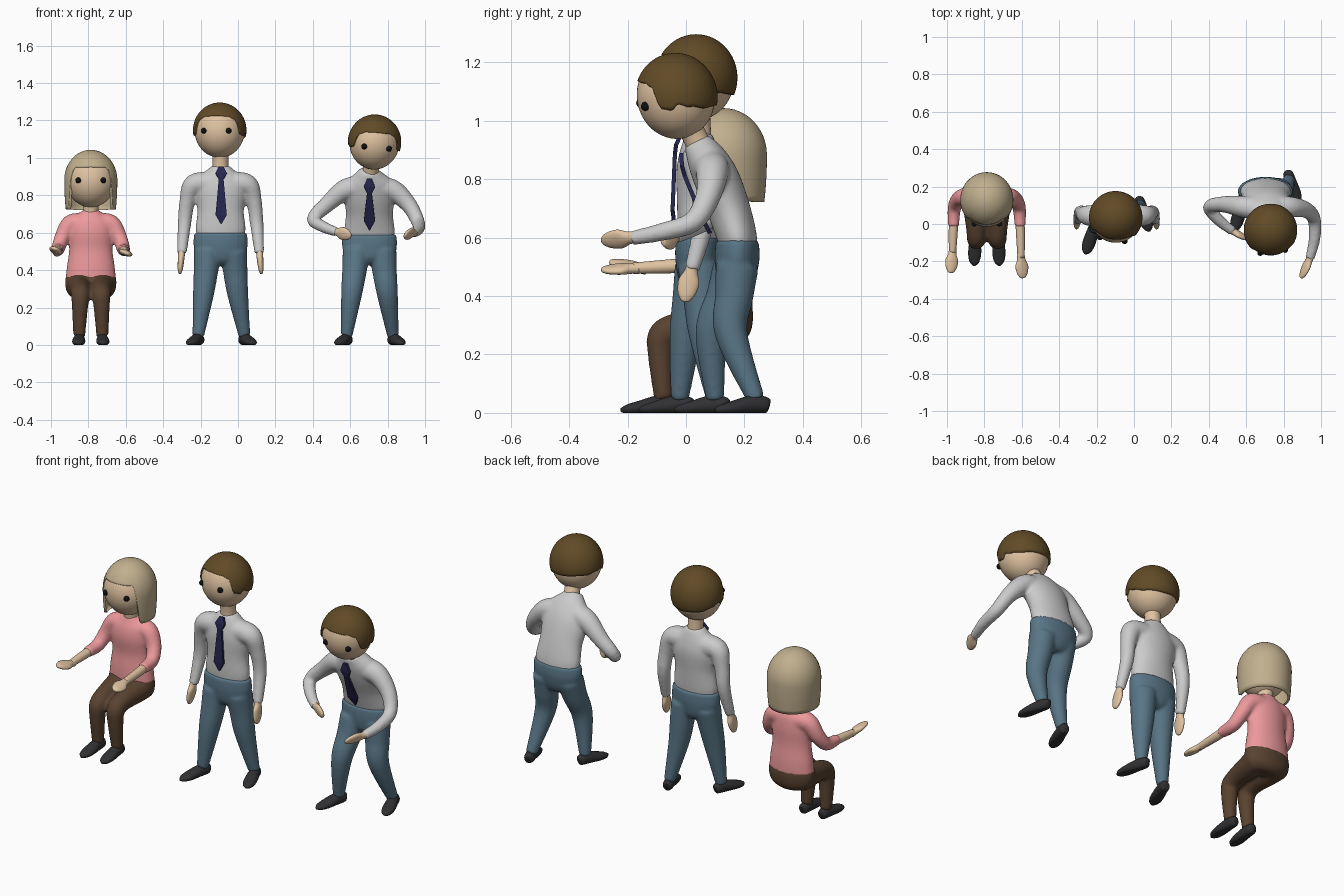
import bpy, bmesh
from math import sin, cos, pi, radians
from mathutils import Vector, Matrix, Euler

if "Cube" in bpy.data.objects:
    bpy.data.objects.remove(bpy.data.objects["Cube"])


def material(name, r, g, b):
    m = bpy.data.materials.new(name)
    m.diffuse_color = (r, g, b, 1)
    m.use_nodes = True
    m.node_tree.nodes["Principled BSDF"].inputs["Base Color"].default_value = m.diffuse_color
    return m


SKIN = material("skin", .75, .55, .36)
BROWN = material("brown_hair", .12, .07, .02)
BLOND = material("blond_hair", .53, .43, .27)
PINK = material("pink_sweater", .85, .32, .33)
BLUE = material("blue_trousers", .10, .18, .24)
DARKBROWN = material("brown_trousers", .10, .055, .03)
SHOE = material("shoe_leather", .03, .03, .033)
NAVY = material("navy_tie", .02, .02, .08)
BLACK = material("eye_black", .005, .005, .005)
DIAG = (1, 1, 1)


def spline(rows, sub=6):
    """Catmull-Rom through rows of equal-length vectors."""
    out, n = [], len(rows)
    for i in range(n - 1):
        a, b, c, d = (rows[max(0, min(n - 1, i + k))] for k in (-1, 0, 1, 2))
        for s in range(sub):
            t = s / sub
            out.append([.5 * (2 * q + (r - p) * t + (2 * p - 5 * q + 4 * r - w) * t * t
                        + (3 * q - p - 3 * r + w) * t ** 3) for p, q, r, w in zip(a, b, c, d)])
    return out + [list(rows[-1])]


def tube(bm, rows, side=DIAG, segs=24):
    """Closed tube; rows are (x, y, z, radius along side[, other radius])."""
    rows = spline([tuple(r) if len(r) == 5 else tuple(r) + (r[3],) for r in rows])
    pts = [Vector(r[:3]) for r in rows]
    rings = []
    for i, r in enumerate(rows):
        t = (pts[min(i + 1, len(pts) - 1)] - pts[max(i - 1, 0)]).normalized()
        u = Vector(side)
        u = (u - t * u.dot(t)).normalized()
        v = t.cross(u)
        rings.append([bm.verts.new(pts[i] + u * cos(a) * max(r[3], .002) + v * sin(a) * max(r[4], .002))
                      for a in (2 * pi * k / segs for k in range(segs))])
    for p, q in zip(rings, rings[1:]):
        for k in range(segs):
            bm.faces.new((p[k], p[k - 1], q[k - 1], q[k]))
    bm.faces.new(rings[0])
    bm.faces.new(rings[-1][::-1])


def finish(name, bm, mat=None, blend=False, smooth=True, matrix=None):
    bmesh.ops.recalc_face_normals(bm, faces=bm.faces)
    for f in bm.faces:
        f.smooth = smooth
    me = bpy.data.meshes.new(name)
    bm.to_mesh(me)
    bm.free()
    ob = bpy.data.objects.new(name, me)
    bpy.context.collection.objects.link(ob)
    if mat:
        me.materials.append(mat)
    if matrix:
        ob.matrix_world = matrix
    if blend:  # fuse overlapping limbs into one soft garment
        rm = ob.modifiers.new("Fuse", "REMESH")
        rm.mode, rm.voxel_size, rm.use_smooth_shade = 'VOXEL', .009, True
        sm = ob.modifiers.new("Soften", "SMOOTH")
        sm.factor, sm.iterations = .5, 6
    return ob


def garment(name, mat, trunk, limbs, limb_side=DIAG):
    bm = bmesh.new()
    tube(bm, trunk, (1, 0, 0), 32)
    for l in limbs:
        tube(bm, l, limb_side)
    return finish(name, bm, mat, blend=True)


def tube_part(name, mat, rows, side=DIAG):
    bm = bmesh.new()
    tube(bm, rows, side)
    finish(name, bm, mat)


def hand(name, wrist, tip, side):
    w, t = Vector(wrist), Vector(tip)
    prof = ((-.15, .021, .019), (.1, .023, .018), (.4, .036, .017), (.75, .030, .014), (.95, .016, .009), (1, .005, .004))
    tube_part(name, SKIN, [tuple(w.lerp(t, f)) + (a, b) for f, a, b in prof], side)


def shoe(name, x, y, yaw):
    bm = bmesh.new()
    prof = ((.046, .025, .010, .018), (.034, .027, .026, .028), (-.015, .028, .031, .032),
            (-.08, .018, .035, .024), (-.125, .012, .026, .016), (-.147, .009, .006, .006))
    tube(bm, [(0, py, pz, a, b) for py, pz, a, b in prof], (1, 0, 0))
    for v in bm.verts:
        v.co.z = max(v.co.z, 0)
    finish(name, bm, SHOE, matrix=Matrix.Translation((x, y, 0)) @ Matrix.Rotation(radians(yaw), 4, 'Z'))


def ramp(x, keys):
    for (a, p), (b, q) in zip(keys, keys[1:]):
        if x <= b:
            t = (x - a) / (b - a)
            return p + (q - p) * t * t * (3 - 2 * t)
    return keys[-1][1]


def head(who, centre, rot, hair_mat, rim, radii, bob=False, shift=0):
    mat = Matrix.Translation(centre) @ Euler([radians(a) for a in rot]).to_matrix().to_4x4()
    bm = bmesh.new()
    bmesh.ops.create_uvsphere(bm, u_segments=40, v_segments=24, radius=1)
    bmesh.ops.scale(bm, vec=(.134, .133, .146), verts=bm.verts)
    finish(who + "_head", bm, SKIN, matrix=mat)
    for s, n in ((-1, "right"), (1, "left")):
        bm = bmesh.new()
        bmesh.ops.create_uvsphere(bm, u_segments=16, v_segments=10, radius=.0155)
        finish(f"{who}_{n}_eye", bm, BLACK, matrix=mat @ Matrix.Translation((s * .067, -.116, -.002)))
    # hair shell swept down from the crown to a rim that varies around the head
    bm = bmesh.new()
    segs, n = 96, 20
    top = bm.verts.new((0, shift, radii[2]))
    cols = []
    for k in range(segs):
        phi = 2 * pi * k / segs
        deg = abs((phi * 180 / pi + 180) % 360 - 180)
        end = radians(ramp(deg, rim))
        col = []
        for i in range(1, n + 2):
            s = end * min(i, n) / n
            f = 1 if i <= n else .90
            r, z = sin(s), cos(s)
            if bob and s > pi / 2:
                r, z = 1 - .06 * (s - pi / 2) ** 2, -(s - pi / 2)
            col.append(bm.verts.new((sin(phi) * r * f * radii[0], -cos(phi) * r * f * radii[1] + shift,
                                     z * radii[2] * (f if z > 0 else 1))))
        cols.append(col)
    for k in range(segs):
        a, b = cols[k - 1], cols[k]
        bm.faces.new((top, a[0], b[0]))
        for i in range(n):
            bm.faces.new((a[i], a[i + 1], b[i + 1], b[i]))
    finish(who + "_hair", bm, hair_mat, matrix=mat)


def tie(who, x, line):
    bm = bmesh.new()
    pairs = [[bm.verts.new((x + s * w, y, z)) for s in (-1, 1)]
             for (y, z), w in zip(line, (.012, .030, .013, .030, .002))]
    for p, q in zip(pairs, pairs[1:]):
        bm.faces.new((p[0], q[0], q[1], p[1]))
    ob = finish(who + "_tie", bm, NAVY, smooth=False)
    so = ob.modifiers.new("Thickness", "SOLIDIFY")
    so.thickness, so.offset = .014, 0


def flip(rows, cx):
    return [(2 * cx - r[0],) + tuple(r[1:]) for r in rows]


SHORT = ((0, 57), (32, 59), (48, 66), (60, 97), (74, 101), (84, 95), (100, 102), (130, 110), (180, 113))
BOB = ((0, 64), (42, 65), (62, 146), (180, 147))

# standing man
C = -.093
arm = [(C + .06, .045, .865, .062), (C + .145, .045, .855, .056), (C + .178, .055, .77, .042),
       (C + .193, .06, .65, .036), (C + .207, .02, .49, .026)]
garment("standing_shirt", None,
        [(C, .04, .55, .12, .06), (C, .04, .62, .134, .068), (C, .042, .72, .124, .073), (C, .045, .82, .138, .078),
         (C, .045, .88, .125, .07), (C, .045, .93, .078, .055), (C, .045, .955, .05, .044)], [arm, flip(arm, C)])
for s, n in ((-1, "right"), (1, "left")):
    hand(f"standing_{n}_hand", (C + s * .208, .02, .495), (C + s * .218, -.005, .38), (0, 1, 0))
garment("standing_trousers", BLUE,
        [(C, .04, .60, .141, .075), (C, .04, .53, .145, .077), (C, .04, .46, .12, .065), (C, .04, .43, .05, .04)],
        [[(C - .068, .035, .50, .074), (C - .078, .02, .40, .066), (C - .092, 0, .27, .056), (C - .12, -.022, .045, .031)],
         [(C + .068, .045, .50, .074), (C + .078, .055, .40, .066), (C + .092, .065, .27, .056), (C + .128, .1, .045, .031)]],
        (1, 0, 0))
shoe("standing_right_shoe", C - .122, -.022, -18)
shoe("standing_left_shoe", C + .13, .1, 18)
tube_part("standing_neck", SKIN, [(C, .045, .9, .046), (C, .043, .97, .042), (C, .035, 1.06, .046)])
tie("standing", C + .003, ((-.018, .952), (-.034, .917), (-.038, .885), (-.046, .695), (-.04, .647)))
head("standing", (-.098, .033, 1.147), (0, 0, -9), BROWN, SHORT, (.143, .141, .149), shift=.002)

# leaning man
C = .703
garment("leaning_shirt", None,
        [(C, .183, .54, .12, .06), (C, .175, .6, .136, .068), (C, .145, .7, .126, .074), (C, .105, .8, .136, .078),
         (C, .07, .87, .12, .068), (C, .045, .912, .075, .053), (C + .002, .032, .935, .05, .043)],
        [[(.64, .085, .845, .062), (.565, .095, .825, .056), (.475, .105, .75, .043), (.402, .09, .675, .035),
          (.455, .02, .632, .031), (.53, -.04, .603, .025)],
         [(.765, .085, .84, .062), (.84, .09, .82, .056), (.92, .075, .74, .043), (.963, .025, .655, .036),
          (.965, -.08, .62, .031), (.94, -.185, .598, .025)]])
hand("leaning_right_hand", (.525, -.037, .605), (.605, -.08, .583), (0, -.3, 1))
hand("leaning_left_hand", (.94, -.185, .6), (.893, -.289, .588), (.5, 0, .8))
garment("leaning_trousers", BLUE,
        [(C, .175, .592, .143, .073), (C, .175, .53, .147, .077), (C, .17, .46, .12, .065), (C, .165, .43, .05, .04)],
        [[(C - .07, .165, .50, .074), (C - .08, .135, .40, .066), (C - .096, .088, .27, .056), (C - .123, .1, .045, .031)],
         [(C + .07, .175, .50, .074), (C + .08, .165, .40, .066), (C + .096, .155, .27, .056), (C + .126, .24, .045, .031)]],
        (1, 0, 0))
shoe("leaning_right_shoe", C - .125, .1, -18)
shoe("leaning_left_shoe", C + .13, .24, 18)
tube_part("leaning_neck", SKIN, [(C, .06, .88, .046), (C + .01, .028, .95, .042), (.725, -.01, 1.03, .046)])
tie("leaning", C, ((-.016, .89), (-.014, .845), (-.004, .81), (.056, .665), (.082, .615)))
head("leaning", (.73, -.035, 1.083), (13, 5, 7), BROWN, SHORT, (.143, .141, .149), shift=.002)

# seated woman
C = -.787
arm = [(C + .05, .15, .65, .056), (C + .11, .147, .645, .05), (C + .153, .13, .575, .041),
       (C + .174, .08, .515, .036), (C + .178, -.015, .508, .029)]
garment("seated_sweater", PINK,
        [(C, .148, .35, .135, .08), (C, .148, .42, .128, .078), (C, .147, .51, .116, .07), (C, .143, .60, .12, .074),
         (C, .145, .66, .112, .066), (C, .145, .695, .07, .052), (C, .145, .72, .045, .042)], [arm, flip(arm, C)])
for s, n, tipz, tipy in ((-1, "right", .517, -.262), (1, "left", .489, -.29)):
    wrist = (C + s * .183, tipy + .11, .495)
    tube_part(f"seated_{n}_forearm", SKIN, [(C + s * .175, .05, .51, .024), (C + s * .18, -.05, .502, .024), wrist + (.019,)])
    hand(f"seated_{n}_hand", wrist, (C + s * .193, tipy, tipz), (1, 0, -.35))
leg = [(C + .068, .16, .315, .068), (C + .062, .08, .305, .064), (C + .057, -.02, .292, .054),
       (C + .056, -.08, .265, .05), (C + .058, -.088, .2, .043), (C + .062, -.077, .045, .032)]
garment("seated_trousers", DARKBROWN,
        [(C, .148, .375, .132, .077), (C, .148, .33, .138, .082), (C, .145, .28, .125, .075), (C, .14, .252, .07, .045)],
        [leg, flip(leg, C)], (1, 0, 0))
shoe("seated_right_shoe", C - .062, -.077, -2)
shoe("seated_left_shoe", C + .062, -.077, 2)
tube_part("seated_neck", SKIN, [(C, .145, .67, .043), (C, .14, .72, .04), (C, .13, .80, .044)])
head("seated", (C, .118, .882), (0, 0, 0), BLOND, BOB, (.142, .148, .161), bob=True, shift=.011)
